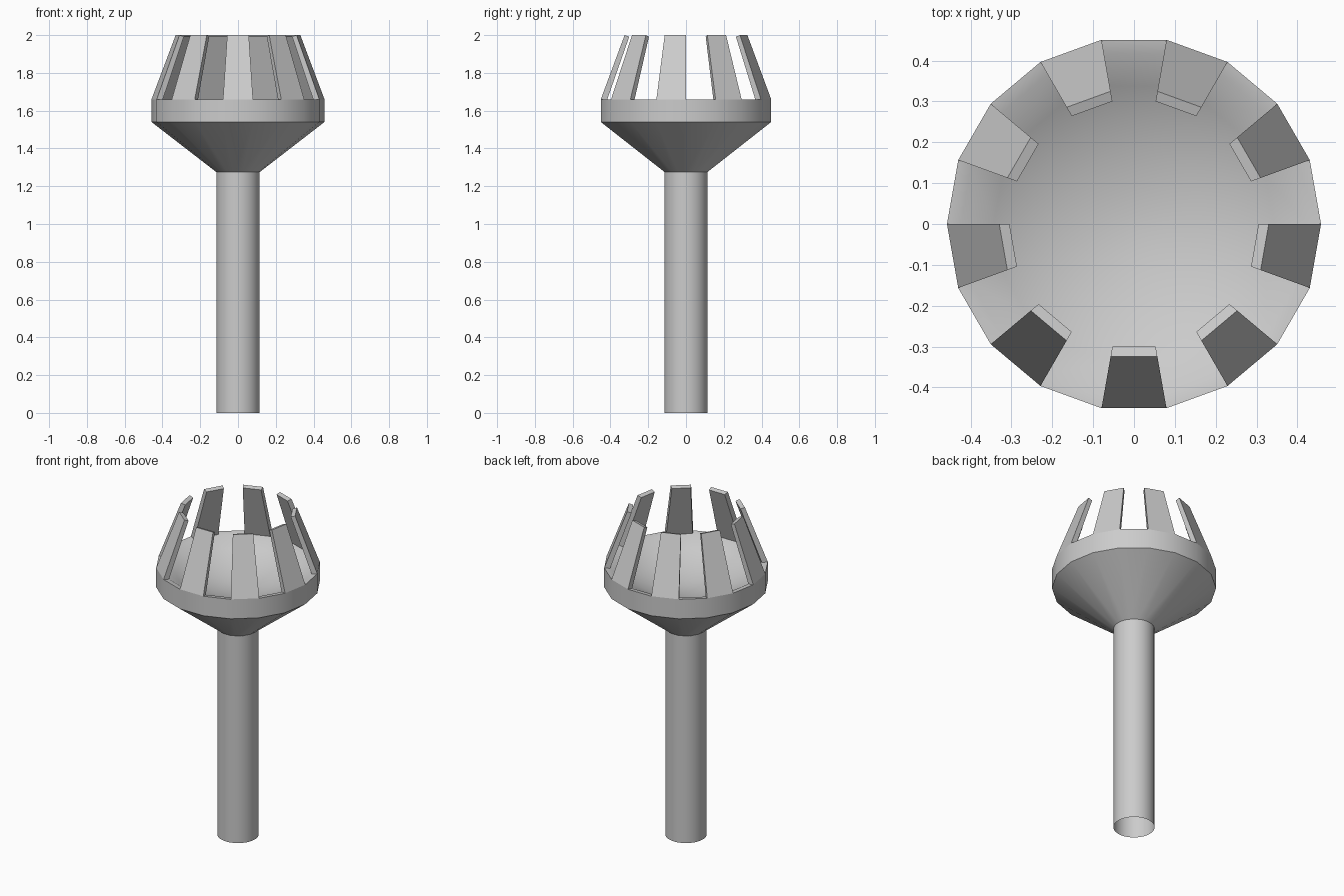
import bpy, bmesh
from math import sin, cos, radians

if "Cube" in bpy.data.objects:
    bpy.data.objects.remove(bpy.data.objects["Cube"])

SIDES = 18


def ring_point(r, deg, z):
    return (r * cos(radians(deg)), r * sin(radians(deg)), z)


def make_object(name, bm, smooth_angle=None):
    bmesh.ops.recalc_face_normals(bm, faces=bm.faces)
    mesh = bpy.data.meshes.new(name)
    bm.to_mesh(mesh)
    bm.free()
    obj = bpy.data.objects.new(name, mesh)
    bpy.context.collection.objects.link(obj)
    if smooth_angle:
        bpy.ops.object.select_all(action='DESELECT')
        obj.select_set(True)
        bpy.context.view_layer.objects.active = obj
        bpy.ops.object.shade_smooth_by_angle(angle=radians(smooth_angle))
    return obj


def revolve(name, profile, sides, smooth_angle, cap):
    bm = bmesh.new()
    rings = [[bm.verts.new(ring_point(r, 360 * i / sides, z)) for i in range(sides)]
             for r, z in profile]
    for a, b in zip(rings, rings[1:]):
        for i in range(sides):
            j = (i + 1) % sides
            bm.faces.new((a[i], a[j], b[j], b[i]))
    if cap:
        bm.faces.new(rings[0])
        bm.faces.new(rings[-1])
    return make_object(name, bm, smooth_angle)


# Stem: round open tube
revolve("stem", [(0.115, 0), (0.115, 1.276)], 32, 30, False)

# Cup: flared cone, upright band, rim and shallow rounded dish inside
dish_radius = 0.73
dish = [(dish_radius * sin(radians(a)), 1.655 + dish_radius * (cos(radians(35.5)) - cos(radians(a))))
        for a in (35.5, 28, 21, 14, 7, 2)]
revolve("cup", [(0.115, 1.275), (0.458, 1.54), (0.458, 1.66)] + dish, SIDES, 30, True)

# Prongs: leaning slats on every other side of the rim
bm = bmesh.new()
section = [(0.458, 1.66), (0.33, 2.0), (0.305, 1.992), (0.425, 1.655)]
for k in range(SIDES // 2):
    start = -20 + 40 * k
    left, right = [[bm.verts.new(ring_point(r, start + d, z)) for r, z in section]
                   for d in (0, 20)]
    bm.faces.new(left)
    bm.faces.new(right[::-1])
    for i in range(3):
        bm.faces.new((left[i], left[i + 1], right[i + 1], right[i]))
make_object("prongs", bm)
